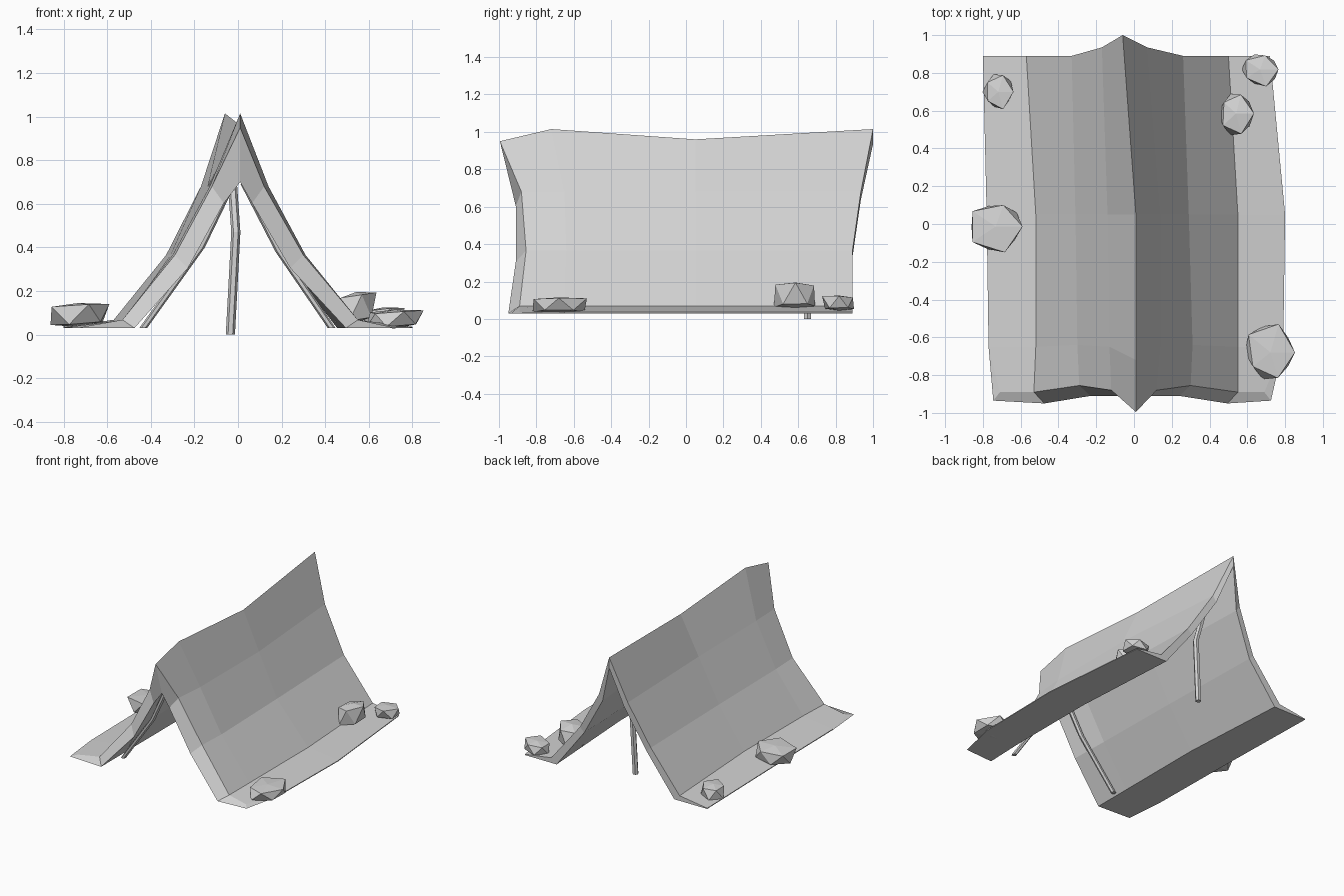
import bpy
import bmesh
import math
import random
from mathutils import Vector

if "Cube" in bpy.data.objects:
    bpy.data.objects.remove(bpy.data.objects["Cube"], do_unlink=True)

random.seed(4)

grey = bpy.data.materials.new("plain grey")
grey.use_nodes = True
grey.diffuse_color = (0.65, 0.65, 0.65, 1)
grey.node_tree.nodes["Principled BSDF"].inputs["Base Color"].default_value = grey.diffuse_color


def finish(name, bm):
    """Turn a bmesh into a flat shaded object."""
    bmesh.ops.recalc_face_normals(bm, faces=bm.faces)
    mesh = bpy.data.meshes.new(name)
    bm.to_mesh(mesh)
    bm.free()
    mesh.materials.append(grey)
    obj = bpy.data.objects.new(name, mesh)
    bpy.context.collection.objects.link(obj)
    return obj


def loft(name, rings):
    """Skin closed rings and close both ends with strips of quads."""
    bm = bmesh.new()
    loops = [[bm.verts.new(p) for p in ring] for ring in rings]
    count = len(loops[0])
    for a, b in zip(loops, loops[1:]):
        for i in range(count):
            j = (i + 1) % count
            bm.faces.new((a[i], a[j], b[j], b[i]))
    for end in (loops[0], loops[-1]):
        for i in range(count // 2 - 1):
            bm.faces.new((end[i], end[i + 1], end[-2 - i], end[-1 - i]))
    return finish(name, bm)


# Canvas: each section runs edge, foot, middle, shoulder, ridge and back down
thin = [0, 0.045, 0.035, 0.03, 0]
thick = [-0.035, 0.055, 0.06, 0.055, 0]


def canvas_ring(xs, outer_y, inner_y, ridge, drop, inset=thin):
    outer_z = [0.036, 0.068, 0.365, 0.68, ridge]
    inner_z = [0.03, 0.03, 0.365 - inset[2], 0.68 - 1.4 * inset[3], ridge - drop]
    outer, inner = [], []
    for i, x in enumerate(xs):
        k = min(i, 8 - i)
        side = 1 if i < 4 else -1
        outer.append((x, outer_y[k], outer_z[k]))
        inner.append((x + side * inset[k], inner_y[k], inner_z[k]))
    return outer + inner[::-1]


front_y = [-0.89, -0.89, -0.855, -0.88, -0.995]
front_inner_y = [-0.935, -0.95, -0.91, -0.91, -0.92]
near_y = [-0.65, -0.65, -0.64, -0.65, -0.72]
middle_y = [0.05] * 5
back_y = [0.89, 0.89, 0.89, 0.935, 1.0]

loft("tent_canvas", [
    canvas_ring([-0.71, -0.53, -0.29, -0.12, 0.01, 0.12, 0.3, 0.55, 0.69],
                front_y, front_inner_y, 0.95, 0.25, thick),
    canvas_ring([-0.77, -0.52, -0.3, -0.13, 0.01, 0.14, 0.31, 0.55, 0.79],
                near_y, near_y, 1.015, 0.1),
    canvas_ring([-0.78, -0.52, -0.31, -0.14, 0.01, 0.14, 0.29, 0.55, 0.8],
                middle_y, middle_y, 0.96, 0.08),
    canvas_ring([-0.8, -0.57, -0.33, -0.17, -0.06, 0.07, 0.26, 0.5, 0.72],
                back_y, back_y, 1.015, 0.08),
])


# Poles: slightly bent six sided sticks
def pole(name, path, radius=0.018):
    rings = []
    for p in path:
        ring = []
        for i in range(6):
            a = math.tau * i / 6
            ring.append((p[0] + radius * math.cos(a), p[1] + radius * math.sin(a), p[2]))
        rings.append(ring)
    loft(name, rings)


pole("right_front_pole", [(-0.435, -0.74, 0.03), (-0.17, -0.77, 0.4), (-0.03, -0.79, 0.69)])
pole("left_front_pole", [(0.43, -0.78, 0.03), (0.19, -0.78, 0.38), (0.03, -0.79, 0.69)])
pole("back_pole", [(-0.035, 0.65, 0), (-0.01, 0.655, 0.47), (-0.04, 0.8, 0.9)], 0.021)


# Stones weighing down the ground flaps, each chipped flat above and below
def stone(name, centre, size):
    bm = bmesh.new()
    bmesh.ops.create_icosphere(bm, subdivisions=1, radius=1)
    for v in bm.verts:
        v.co *= random.uniform(0.88, 1.15)
        v.co.z = max(min(v.co.z * 1.5, 0.9), -0.9) + 0.15 * v.co.x
    low = [min(v.co[k] for v in bm.verts) for k in range(3)]
    high = [max(v.co[k] for v in bm.verts) for k in range(3)]
    for v in bm.verts:
        unit = [2 * (v.co[k] - low[k]) / (high[k] - low[k]) - 1 for k in range(3)]
        v.co = Vector(centre) + Vector([c * s for c, s in zip(unit, size)])
    finish(name, bm)


stone("right_middle_stone", (-0.725, -0.025, 0.09), (0.135, 0.125, 0.055))
stone("right_back_stone", (-0.72, 0.7, 0.08), (0.082, 0.092, 0.045))
stone("left_front_stone", (0.72, -0.675, 0.072), (0.132, 0.145, 0.043))
stone("left_inner_stone", (0.54, 0.58, 0.125), (0.095, 0.11, 0.07))
stone("left_back_stone", (0.668, 0.813, 0.085), (0.097, 0.085, 0.04))
